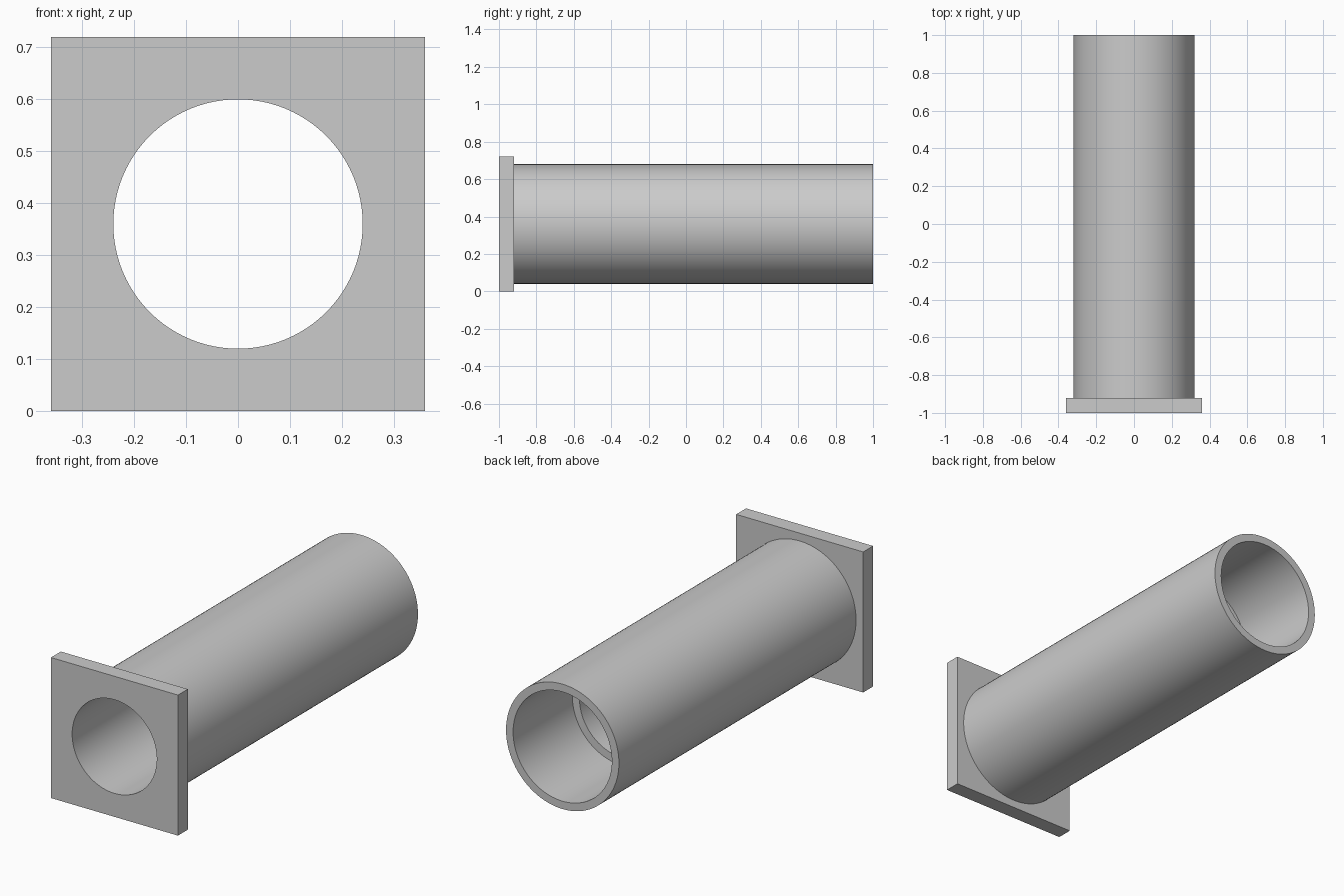
import bpy, bmesh, math

cube = bpy.data.objects.get("Cube")
if cube:
    bpy.data.objects.remove(cube, do_unlink=True)

SIDES = 96
AXIS_Z = 0.36

grey = bpy.data.materials.new("light_grey")
grey.use_nodes = True
colour = (0.6, 0.6, 0.6, 1)
grey.diffuse_color = colour
grey.node_tree.nodes["Principled BSDF"].inputs["Base Color"].default_value = colour


def ring(bm, shape, radius, y):
    """One closed loop around the tube axis, round or square."""
    verts = []
    for i in range(SIDES):
        a = 2 * math.pi * i / SIDES
        c, s = math.cos(a), math.sin(a)
        r = radius / max(abs(c), abs(s)) if shape == "square" else radius
        verts.append(bm.verts.new((r * c, y, AXIS_Z + r * s)))
    return verts


def loft(name, rows):
    """Join successive loops with quads and shade by angle."""
    bm = bmesh.new()
    loops = [ring(bm, *row) for row in rows]
    for a, b in zip(loops, loops[1:]):
        for i in range(SIDES):
            j = (i + 1) % SIDES
            bm.faces.new((a[i], b[i], b[j], a[j]))
    mesh = bpy.data.meshes.new(name)
    bm.to_mesh(mesh)
    bm.free()
    mesh.materials.append(grey)
    obj = bpy.data.objects.new(name, mesh)
    bpy.context.collection.objects.link(obj)
    bpy.ops.object.select_all(action="DESELECT")
    obj.select_set(True)
    bpy.context.view_layer.objects.active = obj
    bpy.ops.object.shade_smooth_by_angle(angle=math.radians(30))
    return obj


# Square mounting plate with a round opening
loft("square_flange", [
    ("round", 0.24, -1), ("square", 0.36, -1),
    ("square", 0.36, -0.92), ("round", 0.32, -0.92),
])

# Round tube: outer wall, back rim, wide counterbore, step, narrow bore
loft("stepped_tube", [
    ("round", 0.32, -0.92), ("round", 0.32, 1),
    ("round", 0.28, 1), ("round", 0.28, 0.52),
    ("round", 0.24, 0.52), ("round", 0.24, -1),
])
